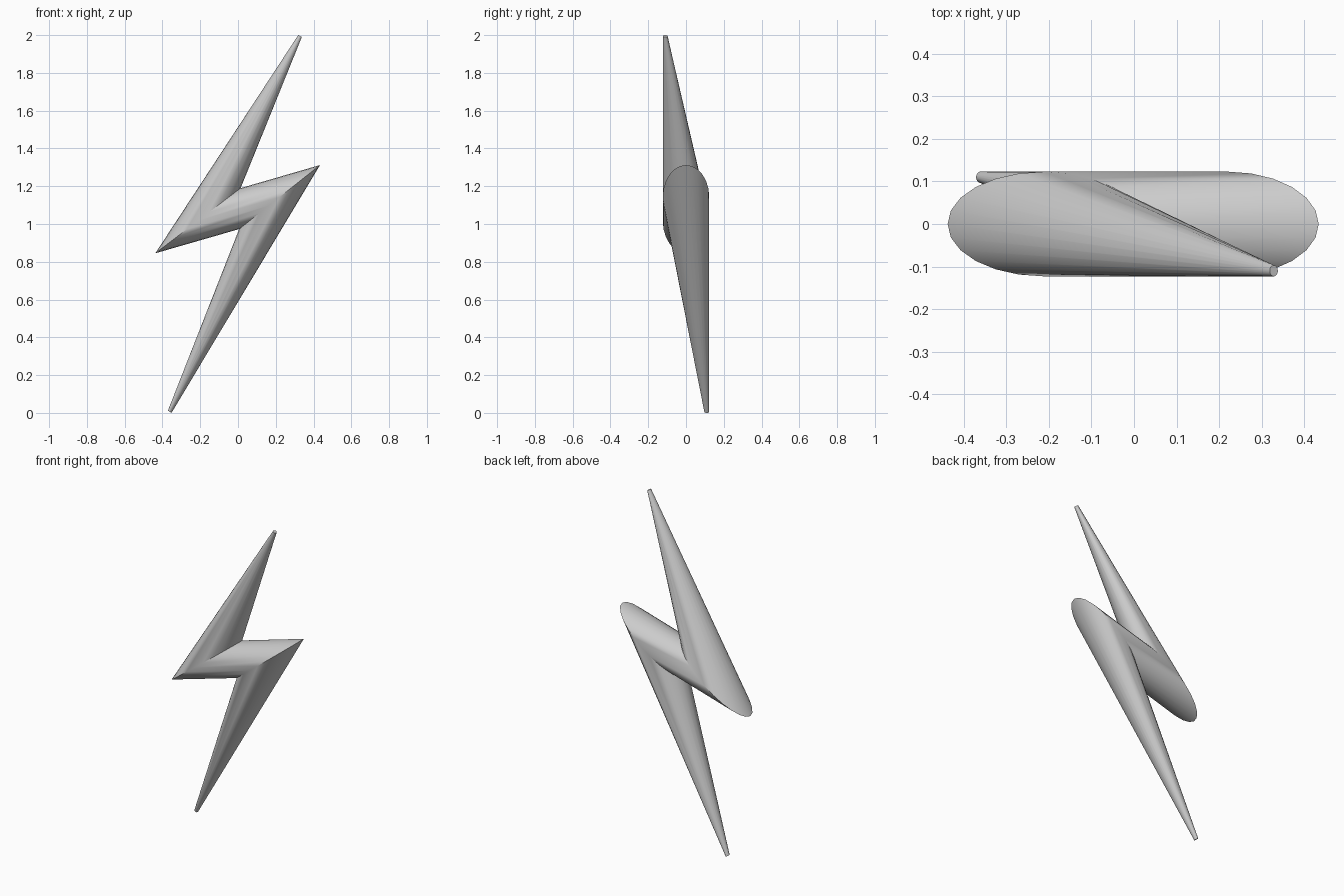
import bpy, bmesh, math
from mathutils import Vector

if "Cube" in bpy.data.objects:
    bpy.data.objects.remove(bpy.data.objects["Cube"])

SIDES = 24

# Mitred cross-sections down the bolt: left point (x, z), right point (x, z), centre y, y radius
SECTIONS = [
    ((0.319, 2.000), (0.338, 1.990), -0.110, 0.013),   # top tip
    ((-0.438, 0.845), (0.014, 1.190), 0.0, 0.123),     # left bend
    ((0.006, 0.973), (0.434, 1.312), 0.0, 0.123),      # right bend
    ((-0.371, 0.012), (-0.352, 0.000), 0.110, 0.013),  # bottom tip
]


def add_ring(bm, left, right, y, ry):
    l, r = Vector((left[0], y, left[1])), Vector((right[0], y, right[1]))
    centre, u, v = (l + r) / 2, (r - l) / 2, Vector((0, ry, 0))
    angles = [2 * math.pi * i / SIDES for i in range(SIDES)]
    return [bm.verts.new(centre + u * math.cos(a) + v * math.sin(a)) for a in angles]


# Zigzag bolt: bridge the sections and cap both tips
bm = bmesh.new()
rings = [add_ring(bm, *s) for s in SECTIONS]
for a, b in zip(rings, rings[1:]):
    for i in range(SIDES):
        j = (i + 1) % SIDES
        bm.faces.new((a[i], a[j], b[j], b[i]))
bm.faces.new(rings[0])
bm.faces.new(rings[-1])
bmesh.ops.recalc_face_normals(bm, faces=bm.faces)

mesh = bpy.data.meshes.new("lightning_bolt")
bm.to_mesh(mesh)
bm.free()
bolt = bpy.data.objects.new("lightning_bolt", mesh)
bpy.context.collection.objects.link(bolt)
bpy.context.view_layer.objects.active = bolt
bolt.select_set(True)
bpy.ops.object.shade_smooth_by_angle(angle=math.radians(30))
